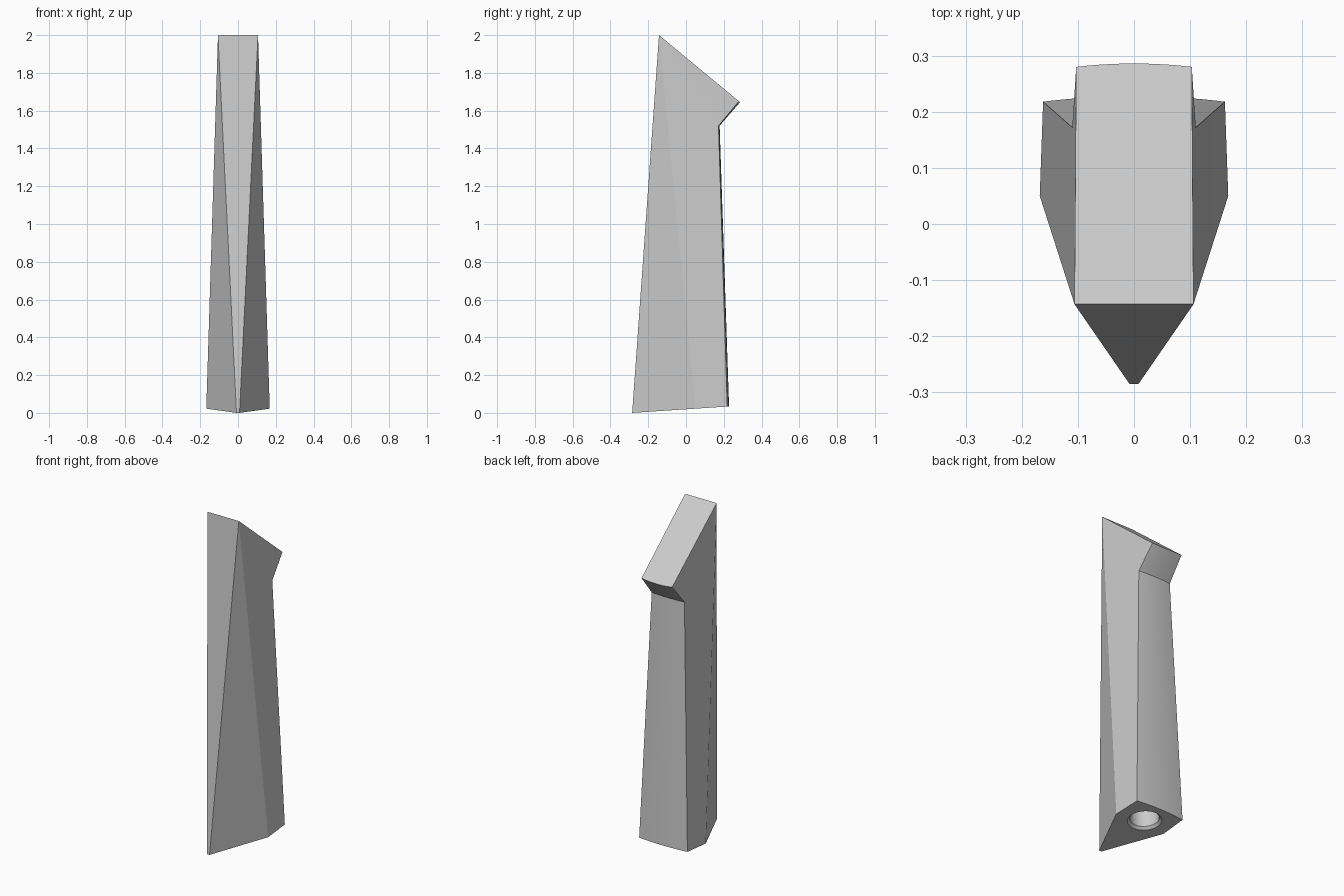
import bpy, bmesh, math
from mathutils import Matrix

cube = bpy.data.objects.get("Cube")
if cube:
    bpy.data.objects.remove(cube, do_unlink=True)

grey = bpy.data.materials.new("light grey")
grey.use_nodes = True
color = (0.6, 0.6, 0.6, 1)
grey.diffuse_color = color
grey.node_tree.nodes["Principled BSDF"].inputs["Base Color"].default_value = color

SEGMENTS = 16
FRONT_Y = -0.285
BASE_SLOPE = 0.067


def base_z(y):
    return BASE_SLOPE * (y - FRONT_Y)


def make_object(name, bm):
    bmesh.ops.recalc_face_normals(bm, faces=bm.faces)
    mesh = bpy.data.meshes.new(name)
    bm.to_mesh(mesh)
    bm.free()
    mesh.materials.append(grey)
    obj = bpy.data.objects.new(name, mesh)
    bpy.context.collection.objects.link(obj)
    return obj


# Tapered body with a bowed back and an overhanging lip
bm = bmesh.new()


def arc_row(half_width, y, bulge, height):
    """Row of vertices across the back, from -x to +x."""
    row = []
    for i in range(SEGMENTS + 1):
        t = 2 * i / SEGMENTS - 1
        py = y + bulge * (1 - t * t)
        row.append(bm.verts.new((t * half_width, py, height(py))))
    return row


def pair(x, y, z):
    return [bm.verts.new((s * x, y, z)) for s in (-1, 1)]


toe = pair(0.008, FRONT_Y, 0)
side = pair(0.168, 0.05, base_z(0.05))
crown = pair(0.106, -0.143, 2)
base = arc_row(0.162, 0.218, 0.010, base_z)
neck = arc_row(0.110, 0.172, 0.006, lambda y: 1.52)
lip = arc_row(0.103, 0.280, 0.006, lambda y: 2 - 0.828 * (y + 0.143))

for low, high in ((base, neck), (neck, lip)):
    for i in range(SEGMENTS):
        bm.faces.new((low[i], low[i + 1], high[i + 1], high[i]))
for k, end in ((0, 0), (1, -1)):
    bm.faces.new((toe[k], side[k], crown[k]))
    bm.faces.new((side[k], base[end], neck[end]))
    bm.faces.new((side[k], neck[end], crown[k]))
    bm.faces.new((neck[end], lip[end], crown[k]))
bm.faces.new((toe[0], toe[1], crown[1], crown[0]))
bm.faces.new(crown + lip[::-1])
bm.faces.new([toe[0], side[0]] + base + [side[1], toe[1]])
body = make_object("handle_body", bm)

# Countersunk socket cut into the base
bm = bmesh.new()
rings = []
for radius, z in ((0.110, -0.015), (0.080, 0.015), (0.080, 0.3)):
    rings.append(bmesh.ops.create_circle(
        bm, segments=40, radius=radius, matrix=Matrix.Translation((0, 0, z)))["verts"])
for low, high in zip(rings, rings[1:]):
    for i in range(40):
        j = (i + 1) % 40
        bm.faces.new((low[i], low[j], high[j], high[i]))
bm.faces.new(rings[0])
bm.faces.new(rings[-1])
cutter = make_object("socket_cutter", bm)
cutter.hide_render = True
cutter.location = (0, 0.09, base_z(0.09))
cutter.rotation_euler.x = math.atan(BASE_SLOPE)

cut = body.modifiers.new("socket", "BOOLEAN")
cut.operation = "DIFFERENCE"
cut.solver = "EXACT"
cut.object = cutter
bpy.context.view_layer.update()
bpy.ops.object.select_all(action="DESELECT")
body.select_set(True)
bpy.context.view_layer.objects.active = body
bpy.ops.object.modifier_apply(modifier=cut.name)
bpy.data.objects.remove(cutter, do_unlink=True)

# Soft curves, crisp edges
bpy.ops.object.shade_smooth_by_angle(angle=math.radians(20))
